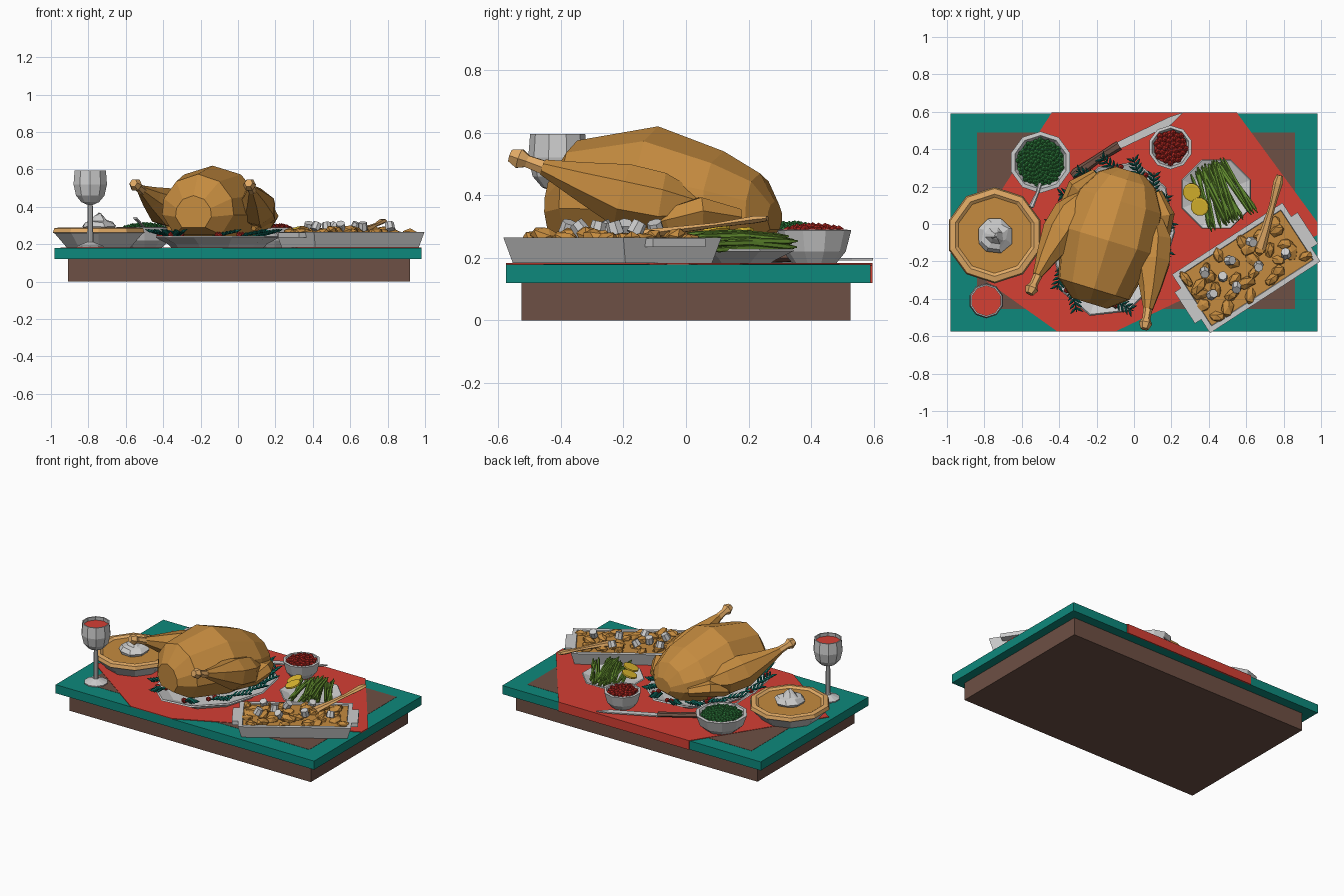
import bpy, bmesh, math, random
from mathutils import Vector, Matrix, Euler

if "Cube" in bpy.data.objects:
    bpy.data.objects.remove(bpy.data.objects["Cube"])

random.seed(4)
U = random.uniform
PALETTE = dict(teal=(.004, .25, .2), red=(.66, .05, .034), brown=(.155, .08, .058), roast=(.56, .26, .05),
               crust=(.75, .4, .13), bean=(.13, .28, .03), pea=(.03, .22, .05), berry=(.45, .02, .015),
               lemon=(.75, .5, .03), herb=(.004, .14, .11))
MATS = {}
for key, rgb in PALETTE.items():
    MATS[key] = bpy.data.materials.new(key)
    MATS[key].diffuse_color = (*rgb, 1)


def finish(bm, name, color=None, matrix=None):
    bmesh.ops.recalc_face_normals(bm, faces=bm.faces)
    if matrix:
        bm.transform(matrix)
    me = bpy.data.meshes.new(name)
    bm.to_mesh(me)
    bm.free()
    ob = bpy.data.objects.new(name, me)
    bpy.context.collection.objects.link(ob)
    if color:
        me.materials.append(MATS[color])
    return ob


def loft(bm, rings):
    rings = [[bm.verts.new(p) for p in r] for r in rings]
    n = len(rings[0])
    for a, b in zip(rings, rings[1:]):
        for i in range(n):
            bm.faces.new((a[i], a[(i + 1) % n], b[(i + 1) % n], b[i]))
    bm.faces.new(rings[0])
    bm.faces.new(rings[-1])


def lathe(name, color, x, y, profile, n=10, sx=1, sy=1, rot=0):
    bm = bmesh.new()
    ang = [2 * math.pi * (i + .5) / n for i in range(n)]
    loft(bm, [[(r * sx * math.cos(a), r * sy * math.sin(a), z) for a in ang] for r, z in profile])
    return finish(bm, name, color, Matrix.Translation((x, y, 0)) @ Matrix.Rotation(rot, 4, 'Z'))


def tube(bm, pts, radii, n=5, flat=1):
    pts = [Vector(p) for p in pts]
    rings = []
    for i, (p, r) in enumerate(zip(pts, radii)):
        d = pts[min(i + 1, len(pts) - 1)] - pts[max(i - 1, 0)]
        side = d.cross((0, 0, 1)).normalized()
        up = side.cross(d).normalized()
        rings.append([p + r * (math.cos(t) * side + flat * math.sin(t) * up)
                      for t in (2 * math.pi * k / n for k in range(n))])
    loft(bm, rings)


def prism(bm, outline, z0, z1):
    loft(bm, [[(x, y, z) for x, y in outline] for z in (z0, z1)])


def rect(x0, x1, y0, y1):
    return [(x0, y0), (x1, y0), (x1, y1), (x0, y1)]


def slab(name, color, outline, z0, z1, matrix=None):
    bm = bmesh.new()
    prism(bm, outline, z0, z1)
    return finish(bm, name, color, matrix)


def balls(name, color, x, y, z, radius, dome, size, count):
    bm = bmesh.new()
    for i in range(count):
        r, a = radius * math.sqrt((i + .5) / count), i * 2.39996
        h = z + dome * (1 - (r / radius) ** 2) + U(-.004, .004)
        bmesh.ops.create_icosphere(bm, subdivisions=1, radius=size,
                                   matrix=Matrix.Translation((x + r * math.cos(a), y + r * math.sin(a), h)))
    finish(bm, name, color)


# table
slab("table_base", "brown", rect(-.91, .92, -.525, .525), 0, .12)
slab("table_top", "teal", rect(-.98, .98, -.575, .59), .12, .179)
slab("table_inlay", "brown", rect(-.84, .86, -.455, .49), .17, .1805)
slab("table_cloth", "red", [(-.44, .595), (.55, .595), (.98, .01), (.98, -.06), (-.1, -.575), (-.41, -.575),
                            (-.95, -.19)], .175, .183)
slab("cloth_drop", "red", rect(-.44, .55, .585, .596), .12, .183)

# turkey platter
TURKEY = Matrix.Translation((-.13, -.07, 0)) @ Matrix.Rotation(-math.radians(17), 4, 'Z')
lathe("platter", None, -.11, -.08, [(.75, .183), (.8, .2), (1, .235), (.98, .243), (.78, .215)], 10,
      .32, .43, -math.radians(17))

# roast body: ridged sections from drumstick end to neck end
bm = bmesh.new()
rings = []
for y, w, z0, z1 in [(-.37, .1, .29, .46), (-.29, .2, .25, .575), (-.02, .265, .225, .62),
                     (.2, .235, .23, .54), (.32, .16, .25, .47), (.37, .08, .29, .38)]:
    h = z1 - z0
    rings.append([(w * u, y, z0 + h * v) for u, v in
                  [(0, 1), (.6, .88), (.95, .6), (1, .33), (.65, 0), (-.65, 0), (-1, .33), (-.95, .6), (-.6, .88)]])
loft(bm, rings)
finish(bm, "roast_body", "roast", TURKEY)

# drumsticks, bone ends and wings, one per side
for s, side in ((-1, "left"), (1, "right")):
    bm = bmesh.new()
    tube(bm, [(s * .19, .17, .36), (s * .23, .06, .375), (s * .255, -.06, .4), (s * .29, -.2, .45), (s * .31, -.31, .49)],
         [.05, .1, .105, .06, .026], 7)
    finish(bm, side + "_drumstick", "roast", TURKEY)
    bm = bmesh.new()
    tube(bm, [(s * .305, -.29, .482), (s * .315, -.36, .508), (s * .318, -.385, .517), (s * .322, -.415, .527)],
         [.026, .022, .036, .022], 6)
    finish(bm, side + "_leg_bone", "crust", TURKEY)
    bm = bmesh.new()
    tube(bm, [(s * .17, .3, .33), (s * .25, .2, .35), (s * .265, .1, .32), (s * .235, -.04, .285)],
         [.03, .05, .042, .015], 6)
    finish(bm, side + "_wing", "roast", TURKEY)

# herb sprigs and berries around the roast
herbs, fruit = bmesh.new(), bmesh.new()
for deg in (-165, -140, -115, -62, -30, -8, 12, 32, 52, 75, 105, 128, 150, 172):
    a = math.radians(deg)
    p = Vector((.25 * math.cos(a), .36 * math.sin(a), .245))
    d = Vector((math.cos(a + .9), math.sin(a + .9), .18)) * .12
    tube(herbs, [p - d * .3, p + d], [.006, .003], 4)
    perp = d.cross((0, 0, 1)).normalized()
    for k in range(5):
        q = p + d * (k * .2)
        for s in (-1, 1):
            tip = q + d * .25 + perp * s * .035 + Vector((0, 0, .012))
            tube(herbs, [q, (q + tip) / 2, tip], [.003, .008, .001], 4)
    if deg % 4:
        for k in range(2):
            bmesh.ops.create_icosphere(fruit, subdivisions=1, radius=.017, matrix=Matrix.Translation(
                (p.x * 1.04 + U(-.03, .03), p.y * 1.02 + U(-.03, .03), .25)))
finish(herbs, "herb_sprigs", "herb", TURKEY)
finish(fruit, "garnish_berries", "berry", TURKEY)

# pie
PX, PY = -.745, -.06
lathe("pie_dish", None, PX, PY, [(.18, .183), (.245, .255), (.258, .262), (.2, .265)])
lathe("pie_crust", "crust", PX, PY, [(.22, .258), (.257, .262), (.25, .285), (.22, .29), (.195, .272)])
lathe("pie_filling", "roast", PX, PY, [(.2, .262), (.205, .278)])
cream = lathe("whipped_cream", None, PX, PY, [(.085, .276), (.1, .295), (.072, .318), (.05, .326), (.03, .35), (.006, .365)], 8)
for v in cream.data.vertices:
    v.co += Vector((U(-.01, .01), U(-.01, .01), U(-.004, .004)))

# goblet
lathe("goblet", None, -.79, -.41, [(.075, .183), (.075, .19), (.018, .212), (.014, .41), (.05, .425), (.08, .46),
                                   (.094, .52), (.088, .595), (.08, .595), (.084, .555)])
lathe("wine", "red", -.79, -.41, [(.08, .55), (.081, .572)])

# bowls with peas and berries, plus the serving spoon
for name, x, y, r, h in (("pea_bowl", -.5, .33, .165, .29), ("berry_bowl", .195, .41, .118, .288)):
    lathe(name, None, x, y, [(r * .6, .183), (r * .85, .22), (r, h), (r * .87, h + .002), (r * .75, h - .03)])
lathe("pea_bed", "pea", -.5, .33, [(.12, .255), (.128, .272), (.06, .292)])
balls("peas", "pea", -.5, .33, .278, .122, .024, .015, 110)
lathe("berry_bed", "berry", .195, .41, [(.085, .255), (.09, .272), (.04, .285)])
balls("berries", "berry", .195, .41, .28, .086, .014, .018, 38)
bm = bmesh.new()
tube(bm, [(-.49, .26, .27), (-.515, .17, .305), (-.55, .09, .34)], [.012, .009, .014], 6, .5)
finish(bm, "pea_spoon", None)

# carving knife
KNIFE = Matrix.Translation((-.08, .42, 0)) @ Matrix.Rotation(math.radians(24), 4, 'Z')
slab("knife_blade", None, [(-.02, -.02), (.3, -.012), (.385, .022), (.3, .03), (-.02, .02)], .192, .2, KNIFE)
bm = bmesh.new()
tube(bm, [(-.33, .255, .2), (-.31, .268, .2), (-.2, .345, .2), (-.08, .42, .2)], [.02, .03, .023, .026], 6, .6)
finish(bm, "knife_handle", "brown")

# green bean plate with lemon slices
lathe("bean_plate", None, .44, .16, [(.12, .183), (.14, .195), (.2, .222), (.195, .228), (.14, .208)], 8)
bm = bmesh.new()
for i in range(34):
    off = U(-.11, .11)
    a = math.radians(-67) + off * 1.3 + U(-.14, .14)
    c = Vector((.46 + .92 * off, .165 + .38 * off, .222 + .055 * (i / 34) * (1 - abs(off) * 4)))
    d = Vector((math.cos(a), math.sin(a), U(-.04, .04))) * U(.15, .18)
    bend = Vector((0, 0, .008))
    tube(bm, [c - d, c - d * .8, c + bend, c + d * .8, c + d], [.003, .009, .01, .009, .003], 5)
finish(bm, "green_beans", "bean")
for i, (x, y, z) in enumerate(((.31, .17, .275), (.352, .093, .282))):
    ob = lathe(f"lemon_slice_{i + 1}", "lemon", 0, 0, [(.044, -.008), (.05, -.004), (.05, .006), (.042, .008)], 12)
    ob.data.transform(Matrix.Translation((x, y, z)) @ Euler((.2, -.3, 0)).to_matrix().to_4x4())

# casserole dish: tapered tray with end handles
TRAY = Matrix.Translation((.6, -.235, 0)) @ Matrix.Rotation(math.radians(33), 4, 'Z')
bm = bmesh.new()
loft(bm, [[(x, y, z) for x, y in rect(-a, a, -b, b)] for a, b, z in
          [(.33, .165, .183), (.352, .187, .265), (.325, .16, .265), (.315, .15, .225)]])
for s in (-1, 1):
    prism(bm, rect(*sorted((s * .34, s * .392)), -.1, .1), .235, .262)
finish(bm, "casserole_dish", None, TRAY)
slab("casserole_filling", "roast", rect(-.322, .322, -.157, .157), .22, .258, TRAY)
chunks, cubes = bmesh.new(), bmesh.new()
for i in range(30):
    p = Vector((-.27 + .108 * (i % 6) + U(-.04, .04), -.12 + .06 * (i // 6) + U(-.02, .02), .262 + U(-.008, .008)))
    m = Matrix.Translation(p) @ Euler((U(-.4, .4), U(-.4, .4), U(0, 3))).to_matrix().to_4x4()
    bmesh.ops.create_icosphere(chunks, subdivisions=1, radius=1, matrix=m @ Matrix.Diagonal((U(.04, .065), U(.025, .04), U(.018, .032), 1)))
for x, y in ((-.23, -.02), (-.2, .1), (-.1, -.06), (-.05, .08), (.06, -.03), (.1, .1), (-.13, .03), (.22, -.05)):
    m = Matrix.Translation((x, y, .295)) @ Euler((U(-.5, .5), U(-.5, .5), U(0, 3))).to_matrix().to_4x4()
    bmesh.ops.create_cone(cubes, cap_ends=True, segments=7, radius1=.027, radius2=.024, depth=.042, matrix=m)
finish(chunks, "casserole_chunks", "roast", TRAY)
finish(cubes, "marshmallows", None, TRAY)
bm = bmesh.new()
tube(bm, [(.67, -.13, .275), (.7, -.04, .288), (.74, .1, .305), (.77, .22, .322), (.78, .26, .326)],
     [.035, .025, .017, .026, .018], 6, .5)
finish(bm, "wooden_spoon", "crust")

for m in bpy.data.materials:
    if m.users and not m.is_grease_pencil:
        m.use_nodes = True
        m.node_tree.nodes["Principled BSDF"].inputs["Base Color"].default_value = m.diffuse_color
